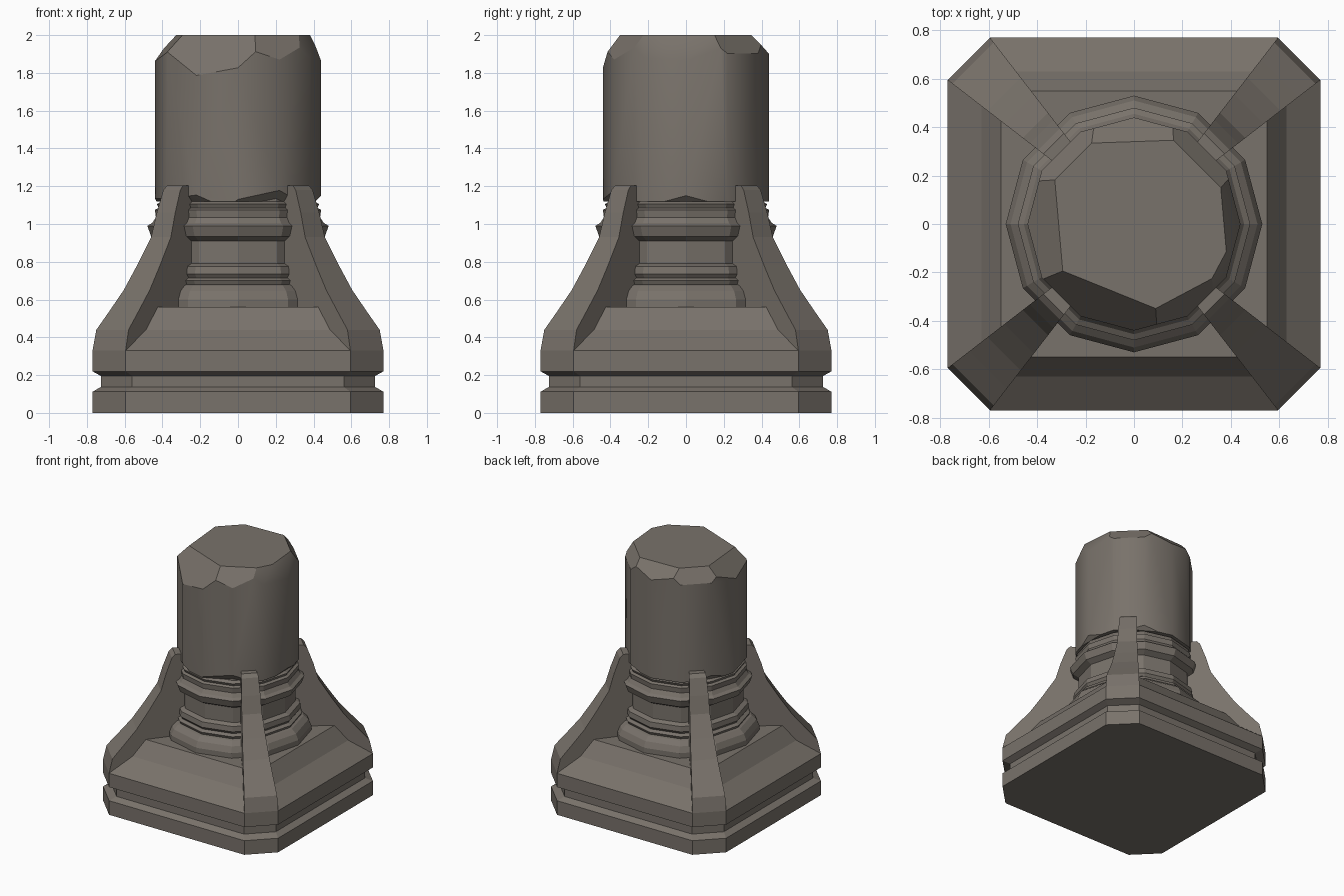
import bpy, bmesh, math
from mathutils import Vector

if "Cube" in bpy.data.objects:
    bpy.data.objects.remove(bpy.data.objects["Cube"])

stone = bpy.data.materials.new("weathered stone")
stone.diffuse_color = (0.19, 0.168, 0.145, 1)
stone.use_nodes = True
stone.node_tree.nodes["Principled BSDF"].inputs["Base Color"].default_value = stone.diffuse_color
CUT = 0.595 / 0.77          # corner position as a share of the half width


def finish(name, bm):
    bmesh.ops.recalc_face_normals(bm, faces=bm.faces[:])
    me = bpy.data.meshes.new(name)
    bm.to_mesh(me)
    bm.free()
    me.materials.append(stone)
    ob = bpy.data.objects.new(name, me)
    bpy.context.collection.objects.link(ob)
    return ob


def loft(name, rings):
    """Skin a stack of equal-length closed rings and cap both ends."""
    bm = bmesh.new()
    rows = [[bm.verts.new(p) for p in r] for r in rings]
    n = len(rows[0])
    for lo, hi in zip(rows, rows[1:]):
        for i in range(n):
            j = (i + 1) % n
            bm.faces.new((lo[i], lo[j], hi[j], hi[i]))
    bm.faces.new(rows[0][::-1])
    bm.faces.new(rows[-1])
    return name, bm


def octagon(h, z):
    c = h * CUT
    return [(h, -c, z), (h, c, z), (c, h, z), (-c, h, z),
            (-h, c, z), (-h, -c, z), (-c, -h, z), (c, -h, z)]


def circle(r, z, n=12):
    return [(r * math.cos(2 * math.pi * i / n), r * math.sin(2 * math.pi * i / n), z)
            for i in range(n)]


# Plinth: chamfered square with a groove and a sloped top
plinth = [(0.77, 0), (0.77, 0.112), (0.725, 0.138), (0.725, 0.195), (0.77, 0.22),
          (0.77, 0.33), (0.63, 0.44), (0.55, 0.56)]
finish(*loft("plinth", [octagon(h, z) for h, z in plinth]))

# Moulded column foot with stacked rings
foot = [(0.53, 0.55), (0.53, 0.60), (0.51, 0.645), (0.475, 0.675), (0.455, 0.68),
        (0.465, 0.70), (0.44, 0.715), (0.455, 0.735), (0.45, 0.775), (0.415, 0.79),
        (0.415, 0.91), (0.46, 0.935), (0.48, 0.99), (0.455, 1.005), (0.435, 1.035),
        (0.44, 1.075), (0.42, 1.085), (0.43, 1.105), (0.405, 1.12), (0.40, 1.20)]
finish(*loft("column_foot", [circle(r, z) for r, z in foot]))

# Broken shaft: cylinder chipped by slanted cuts at top and bottom
name, bm = loft("broken_shaft", [circle(0.44, 1.12), circle(0.44, 2.0)])


def chip(deg, z_side, r_end, z_end):
    a = math.radians(deg)
    up = 1 if z_end > z_side else -1
    rad = Vector((math.cos(a), math.sin(a), 0))
    no = rad * abs(z_end - z_side) + Vector((0, 0, up * (0.44 - r_end)))
    res = bmesh.ops.bisect_plane(bm, geom=bm.verts[:] + bm.edges[:] + bm.faces[:],
                                 plane_co=rad * 0.44 + Vector((0, 0, z_side)),
                                 plane_no=no, clear_outer=True)
    edges = [e for e in res["geom_cut"] if isinstance(e, bmesh.types.BMEdge)]
    bmesh.ops.holes_fill(bm, edges=edges)


for deg, z, r in [(5, 1.86, 0.37), (45, 1.88, 0.36), (92, 1.90, 0.34), (135, 1.87, 0.36),
                  (185, 1.86, 0.31), (-112, 1.78, 0.29), (-62, 1.87, 0.35), (-28, 1.88, 0.39)]:
    chip(deg, z, r, 2.0)
for deg, z, r in [(-65, 1.18, 0.39), (-130, 1.16, 0.40), (150, 1.16, 0.41),
                  (60, 1.15, 0.41), (0, 1.15, 0.41), (-165, 1.15, 0.41)]:
    chip(deg, z, r, 1.12)
shaft = finish(name, bm)

# Four corner buttresses: wedges whose sides run towards the axis
rib = [(0.77, 0.22), (0.77, 0.33), (0.75, 0.44), (0.68, 0.54), (0.605, 0.65),
       (0.535, 0.78), (0.46, 0.93), (0.43, 1.06), (0.395, 1.18), (0.375, 1.205)]
for k in range(4):
    sx, sy = (1, 1, -1, -1)[k], (1, -1, 1, -1)[k]
    rings = [[(sx * 0.23, sy * 0.23 * CUT, z), (sx * h, sy * h * CUT, z),
              (sx * h * CUT, sy * h, z), (sx * 0.23 * CUT, sy * 0.23, z)] for h, z in rib]
    finish(*loft("buttress_%d" % (k + 1), rings))

# Soft shading on the shaft only
bpy.ops.object.select_all(action='DESELECT')
shaft.select_set(True)
bpy.context.view_layer.objects.active = shaft
bpy.ops.object.shade_smooth_by_angle(angle=math.radians(31))
